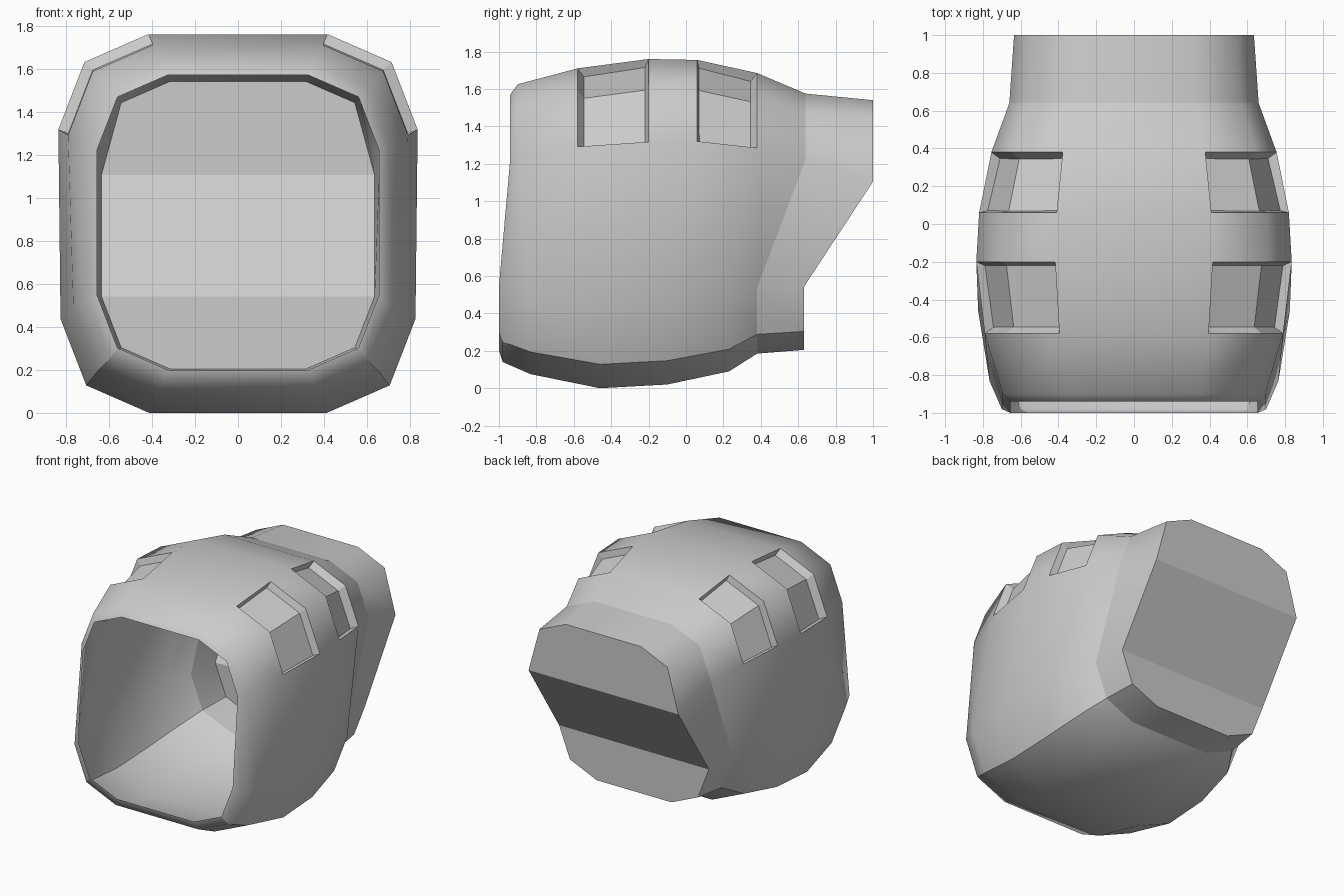
import bpy, bmesh

if "Cube" in bpy.data.objects:
    bpy.data.objects.remove(bpy.data.objects["Cube"])

# Slanted cross-sections: (y, z, half width) of the top half, then of the bottom half
SECTIONS = [
    (-.94, 1.57, .655, -1.0, .20, .655),
    (-.90, 1.625, .695, -.98, .14, .70),
    (-.58, 1.71, .79, -.83, .075, .765),
    (-.20, 1.76, .835, -.46, 0.0, .825),
    (.06, 1.755, .82, -.10, .02, .82),
    (.38, 1.685, .755, .23, .09, .765),
    (.64, 1.575, .66, .38, .185, .665),
    (1.0, 1.54, .635, .63, .205, .635),
]
CORNER = [(.5, 0), (.855, .155), (1, .53)]  # rounded corner as fraction of half width
SLOT_BANDS, SLOT_DEPTH = (2, 4), .05


def ring(bm, yt, zt, wt, yb, zb, wb, last):
    half = [(wt * a, yt, zt - wt * b) for a, b in CORNER]
    if last:
        half[2] = (wt, yt, 1.105)
    half += [(wb * a, yb, zb + wb * b) for a, b in reversed(CORNER)]
    pts = half + [(-x, y, z) for x, y, z in reversed(half)]
    return [bm.verts.new(p) for p in pts]


def slot(bm, a, b):
    """Recess two neighbouring faces between vertex strips a and b (3 each)."""
    def normal(i):
        n = (a[i + 1].co - b[i].co).cross(b[i + 1].co - a[i].co).normalized()
        return n if n.z > 0 else -n
    n1, n2 = normal(0), normal(1)
    offs = [n1, (n1 + n2) / (1 + n1.dot(n2)), n2]

    def inner(p, q):
        out = []
        for u, v, n in zip(p, q, offs):
            co = u.co - n * SLOT_DEPTH
            co.y += (v.co.y - u.co.y) * .07
            out.append(bm.verts.new(co))
        return out
    c, d = inner(a, b), inner(b, a)
    faces = []
    for i in range(2):
        faces += [(c[i], c[i + 1], d[i + 1], d[i]),
                  (a[i], a[i + 1], c[i + 1], c[i]),
                  (b[i], b[i + 1], d[i + 1], d[i])]
    for i in (0, 2):
        faces.append((a[i], b[i], d[i], c[i]))
    return [bm.faces.new(f) for f in faces]


bm = bmesh.new()
rings = [ring(bm, *s, i == len(SECTIONS) - 1) for i, s in enumerate(SECTIONS)]
flat = []

# Shell skin, leaving gaps for the corner slots
for k in range(len(rings) - 1):
    a, b = rings[k], rings[k + 1]
    for j in range(12):
        if k in SLOT_BANDS and j in (0, 1, 9, 10):
            continue
        n = (j + 1) % 12
        bm.faces.new((a[j], a[n], b[n], b[j]))

# Four recessed slots
for k in SLOT_BANDS:
    for s in (0, 9):
        flat += slot(bm, rings[k][s:s + 3], rings[k + 1][s:s + 3])

# Stepped back cap
r = rings[-1]
flat += [bm.faces.new([r[i] for i in idx]) for idx in
         ((9, 10, 11, 0, 1, 2), (2, 3, 8, 9), (3, 4, 5, 6, 7, 8))]

bmesh.ops.recalc_face_normals(bm, faces=bm.faces[:])

# Smooth skin with hard slot edges, sole crease and tail ring
for f in bm.faces:
    f.smooth = True
for f in flat:
    f.smooth = False
    for e in f.edges:
        e.smooth = False
for j in (4, 7):
    for a, b in zip(rings, rings[1:]):
        bm.edges.get((a[j], b[j])).smooth = False
for j in range(12):
    bm.edges.get((rings[6][j], rings[6][(j + 1) % 12])).smooth = False

me = bpy.data.meshes.new("vented_sleeve")
bm.to_mesh(me)
bm.free()
obj = bpy.data.objects.new("vented_sleeve", me)
bpy.context.collection.objects.link(obj)
